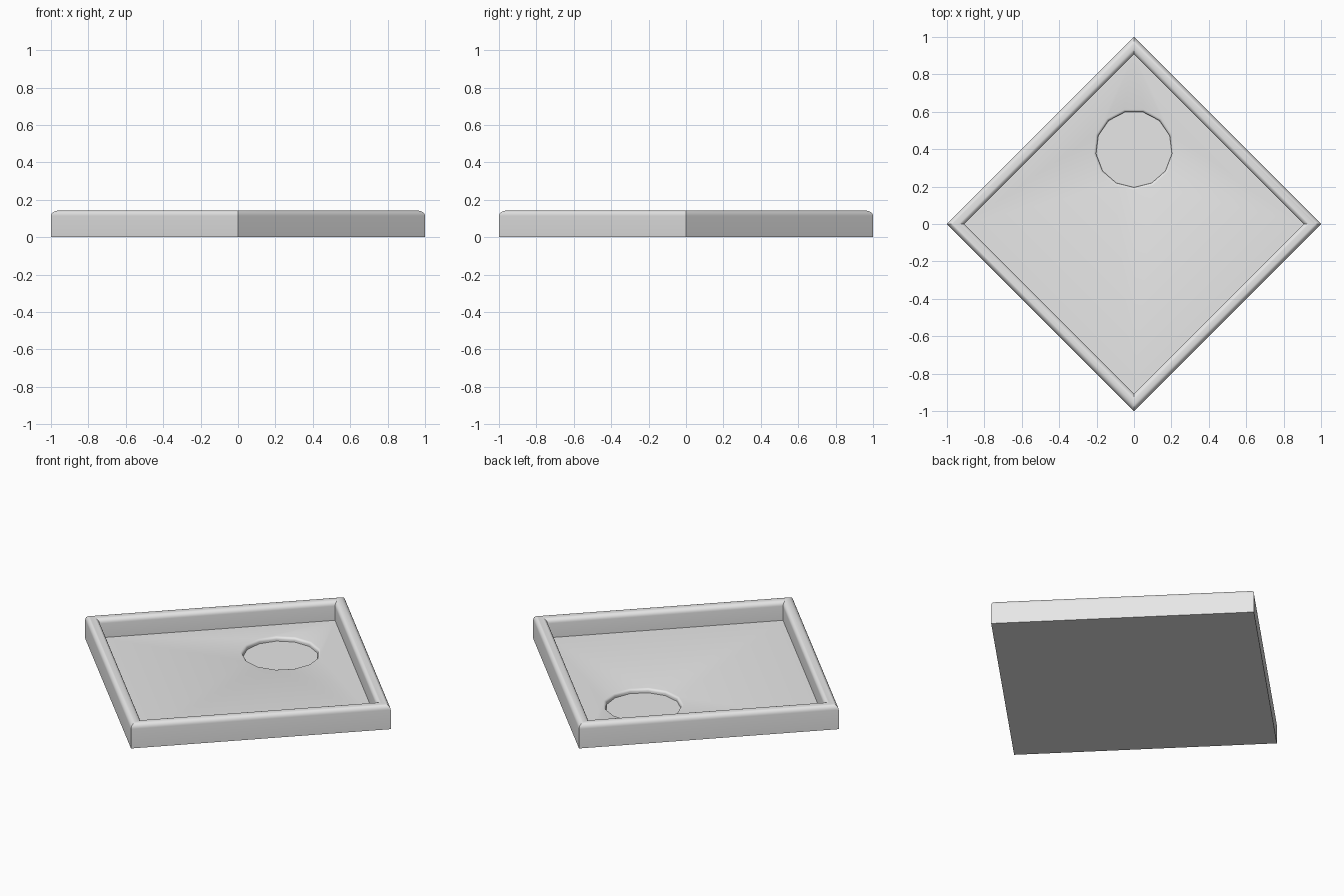
import bpy
import bmesh
from math import sin, cos, pi, sqrt

cube = bpy.data.objects.get("Cube")
if cube:
    bpy.data.objects.remove(cube, do_unlink=True)

HEIGHT = 0.142       # top of the rim
RIM = 0.066          # rim thickness
ROUND = 0.028        # rounding of the rim
FLOOR = 0.03         # height of the tray floor
RECESS = 0.006       # height of the recess bottom
SIDES = 13           # sides of the round recess

grey = bpy.data.materials.new("plain_grey")
grey.use_nodes = True
grey.diffuse_color = (0.8, 0.8, 0.8, 1)
grey.node_tree.nodes["Principled BSDF"].inputs["Base Color"].default_value = (0.8, 0.8, 0.8, 1)

bm = bmesh.new()


def ring(sides, radius, z, y=0.0, phase=0.0):
    """A closed loop of vertices around a vertical axis."""
    return [bm.verts.new((radius * cos(phase + 2 * pi * i / sides),
                          y + radius * sin(phase + 2 * pi * i / sides), z))
            for i in range(sides)]


def skin(rings):
    """Join neighbouring loops with quads."""
    for a, b in zip(rings, rings[1:]):
        for i in range(len(a)):
            j = (i + 1) % len(a)
            bm.faces.new((a[i], a[j], b[j], b[i]))


def loop_edges(loop):
    result = []
    for a, b in zip(loop, loop[1:] + loop[:1]):
        result.append(bm.edges.get((a, b)))
    return result


# Rim profile as (inset, height): outer wall, rounded top, inner wall
steps = [i / 6 * pi / 2 for i in range(7)]
profile = [(0, 0)]
profile += [(ROUND * (1 - cos(t)), HEIGHT - ROUND * (1 - sin(t))) for t in steps]
profile += [(RIM - ROUND * (1 - sin(t)), HEIGHT - ROUND * (1 - cos(t))) for t in steps]
profile += [(RIM, FLOOR)]
square = [ring(4, 1 - inset * sqrt(2), z) for inset, z in profile]
skin(square)
bm.faces.new(square[0][::-1])

# Round recess with a softened lip
lip = [(0.218, FLOOR), (0.211, FLOOR - 0.002), (0.206, FLOOR - 0.007),
       (0.204, FLOOR - 0.013), (0.204, RECESS)]
recess = [ring(SIDES, r, z, 0.4, -pi / 2) for r, z in lip]
skin(recess)
bm.faces.new(recess[-1])

# Tray floor around the recess
bmesh.ops.triangle_fill(bm, use_beauty=True, normal=(0, 0, 1),
                        edges=loop_edges(square[-1]) + loop_edges(recess[0]))
bmesh.ops.recalc_face_normals(bm, faces=bm.faces)

mesh = bpy.data.meshes.new("square_tray")
bm.to_mesh(mesh)
bm.free()
mesh.materials.append(grey)
tray = bpy.data.objects.new("square_tray", mesh)
bpy.context.collection.objects.link(tray)
bpy.ops.object.select_all(action="DESELECT")
tray.select_set(True)
bpy.context.view_layer.objects.active = tray
bpy.ops.object.shade_smooth_by_angle(angle=pi / 6)
